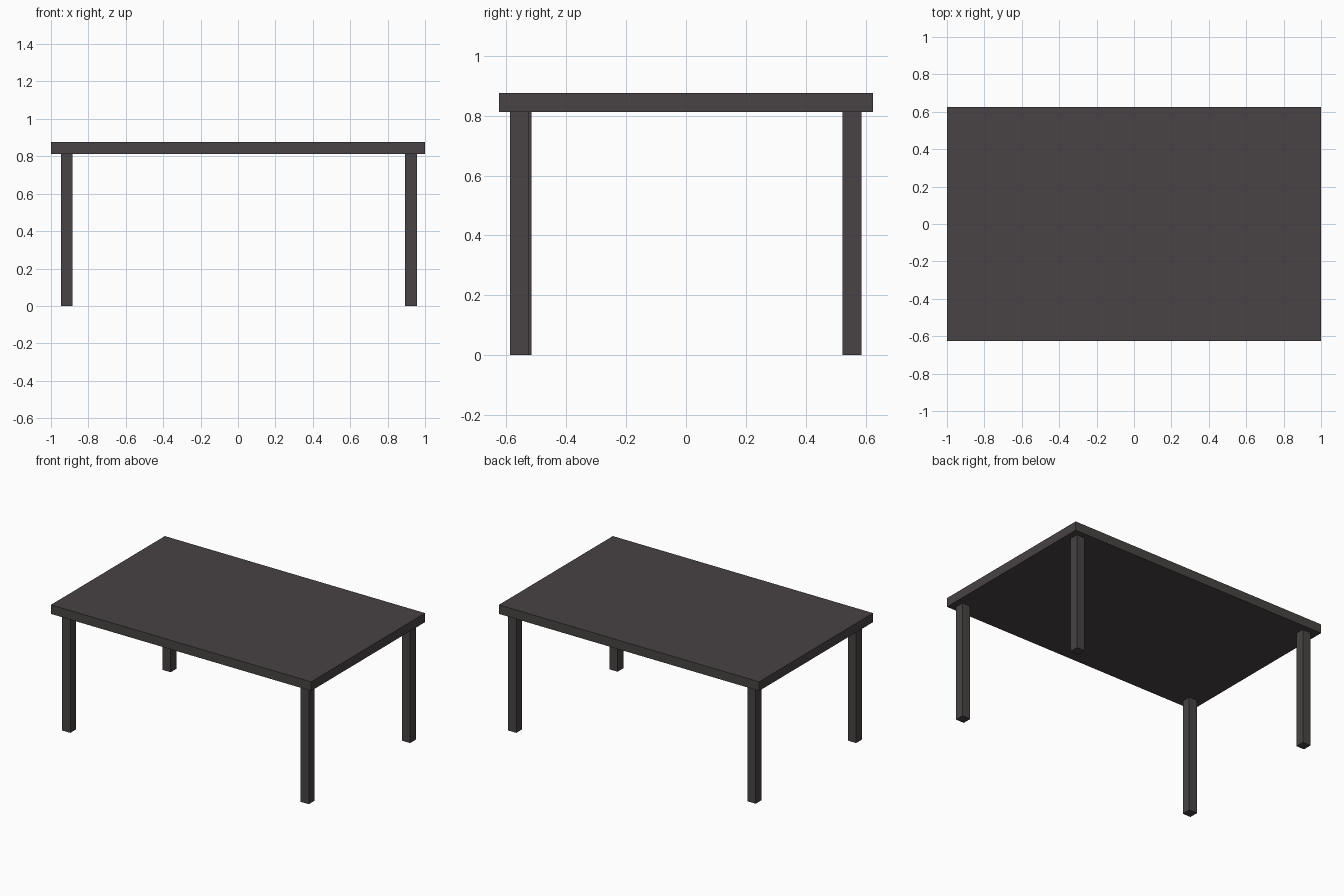
import bpy

if "Cube" in bpy.data.objects:
    bpy.data.objects.remove(bpy.data.objects["Cube"])

# Dark charcoal finish shared by all parts
finish = bpy.data.materials.new("dark_finish")
finish.diffuse_color = (0.065, 0.056, 0.058, 1.0)
finish.use_nodes = True
finish.node_tree.nodes["Principled BSDF"].inputs["Base Color"].default_value = finish.diffuse_color


def box(name, center, size):
    bpy.ops.mesh.primitive_cube_add(size=1, location=center)
    obj = bpy.context.object
    obj.name = name
    obj.scale = size
    bpy.ops.object.transform_apply(location=False, rotation=False, scale=True)
    obj.data.materials.append(finish)
    return obj


TOP_Z = 0.876
UNDER_Z = 0.813
LEG = 0.0625

# Table top
box("table_top", (0, 0, (TOP_Z + UNDER_Z) / 2), (2.0, 1.25, TOP_Z - UNDER_Z))

# Four square legs, the front left one set slightly further in
leg_centers = {
    "front_left_leg": (-0.915, -0.548),
    "front_right_leg": (0.925, -0.557),
    "back_left_leg": (-0.915, 0.555),
    "back_right_leg": (0.925, 0.555),
}
for name, (x, y) in leg_centers.items():
    box(name, (x, y, UNDER_Z / 2), (LEG, LEG, UNDER_Z))
